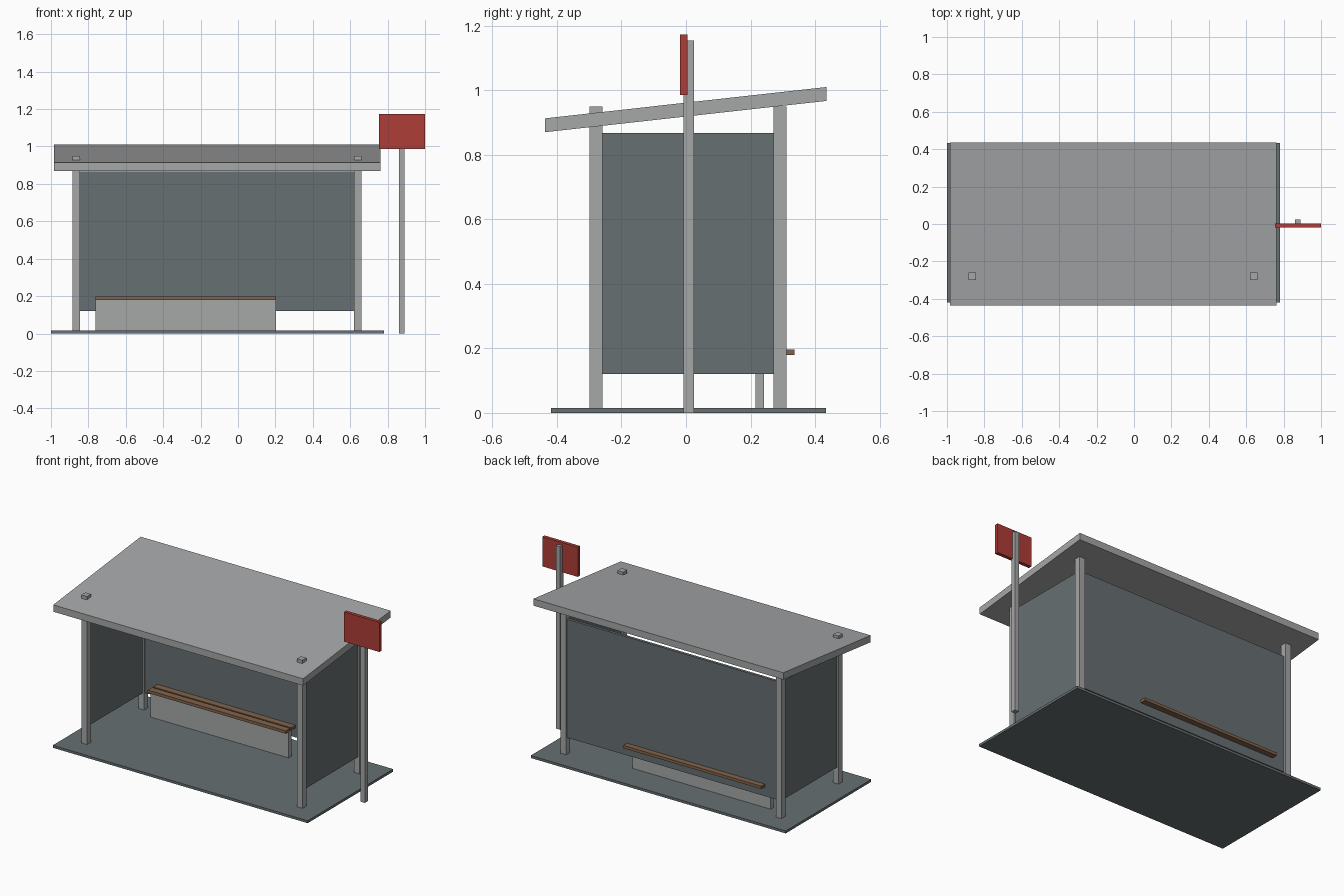
import bpy
import bmesh

default = bpy.data.objects.get("Cube")
if default:
    bpy.data.objects.remove(default, do_unlink=True)


def material(name, rgb):
    mat = bpy.data.materials.new(name)
    mat.use_nodes = True
    colour = (*rgb, 1.0)
    mat.diffuse_color = colour
    mat.node_tree.nodes["Principled BSDF"].inputs["Base Color"].default_value = colour
    return mat


METAL = material("light grey metal", (0.38, 0.385, 0.39))
SLATE = material("slate grey", (0.135, 0.16, 0.17))
WOOD = material("brown wood", (0.22, 0.125, 0.068))
RED = material("sign red", (0.43, 0.047, 0.038))


def box(name, mat, x, y, z, rise=0.0):
    """Box from (min, max) spans; rise lifts the back edge to slope it."""
    bm = bmesh.new()
    bmesh.ops.create_cube(bm, size=1.0)
    for v in bm.verts:
        back = v.co.y > 0
        v.co = [span[c > 0] for span, c in zip((x, y, z), v.co)]
        if back:
            v.co.z += rise
    mesh = bpy.data.meshes.new(name)
    bm.to_mesh(mesh)
    bm.free()
    mesh.materials.append(mat)
    obj = bpy.data.objects.new(name, mesh)
    bpy.context.collection.objects.link(obj)
    return obj


def around(centre, width):
    return (centre - width / 2, centre + width / 2)


SIDES = {"left": 0.64, "right": -0.865}
FRONT, BACK = -0.279, 0.291
WALL_Z = (0.12, 0.867)
THICK = 0.018

# Floor and sloping roof
box("floor_slab", SLATE, (-1.0, 0.78), (-0.419, 0.434), (0.0, 0.0155))
box("roof", METAL, (-0.984, 0.761), (-0.437, 0.435), (0.87, 0.913), rise=0.097)

# Corner posts and side walls
for side, x in SIDES.items():
    for end, y in (("front", FRONT), ("back", BACK)):
        box(f"{end}_{side}_post", METAL, around(x, 0.039), around(y, 0.04), (0.004, 0.95))
    box(f"{side}_wall", SLATE, around(x, THICK), (FRONT, BACK), WALL_Z)

# Back wall with its notice panel
box("back_wall", SLATE, (SIDES["right"], SIDES["left"]), around(BACK, THICK), WALL_Z)
wall_face = BACK - THICK / 2
box("notice_panel", SLATE, (0.336, 0.595), (wall_face - 0.008, wall_face + 0.002), (0.415, 0.747))

# Bench: upright support and three slats
BENCH_X = (-0.761, 0.203)
box("bench_support", METAL, BENCH_X, (0.215, 0.242), (0.01, 0.179))
for i in range(3):
    box(f"bench_slat_{i + 1}", WOOD, BENCH_X, around(0.208 + i * 0.0535, 0.044), (0.179, 0.197))

# Roadside sign
box("sign_post", METAL, around(0.876, 0.03), (-0.007, 0.025), (0.0, 1.155))
box("sign_board", RED, (0.753, 1.0), (-0.018, 0.004), (0.986, 1.173))
